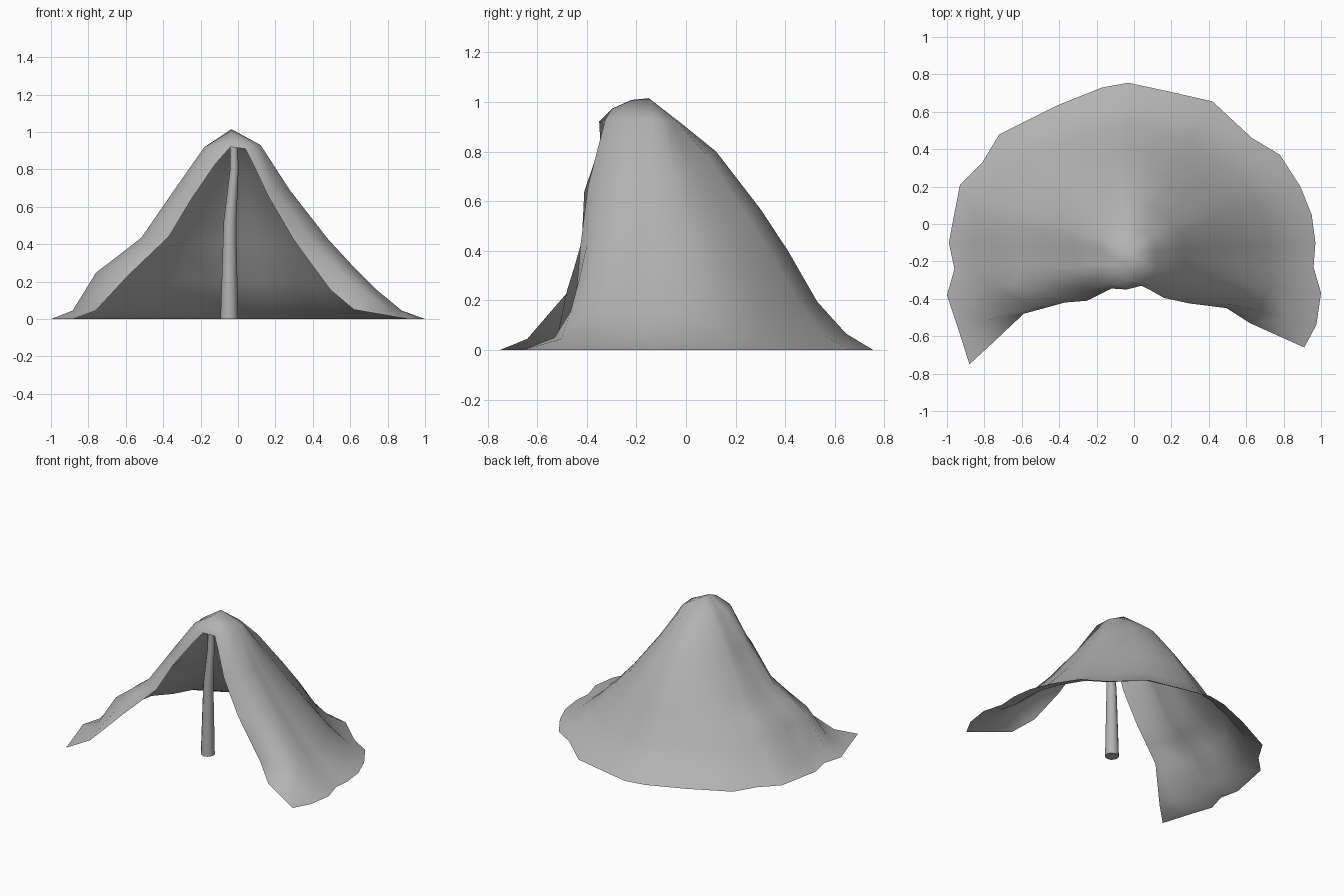
import bpy
import bmesh
import math
from mathutils import Vector

default_cube = bpy.data.objects.get("Cube")
if default_cube:
    bpy.data.objects.remove(default_cube, do_unlink=True)


def make_material(name, colour):
    material = bpy.data.materials.new(name)
    material.use_nodes = True
    material.diffuse_color = colour
    for node in material.node_tree.nodes:
        if node.type == 'BSDF_PRINCIPLED':
            node.inputs["Base Color"].default_value = colour
    return material


def finish_object(name, mesh_builder, material, smooth_angle):
    """Turn a bmesh into a linked, coloured and smooth shaded object."""
    mesh = bpy.data.meshes.new(name)
    mesh_builder.to_mesh(mesh)
    mesh_builder.free()
    mesh.materials.append(material)
    obj = bpy.data.objects.new(name, mesh)
    bpy.context.scene.collection.objects.link(obj)
    bpy.ops.object.select_all(action='DESELECT')
    obj.select_set(True)
    bpy.context.view_layer.objects.active = obj
    bpy.ops.object.shade_smooth_by_angle(angle=math.radians(smooth_angle))


grey = make_material("plain grey", (0.45, 0.45, 0.45, 1))

# Canvas: short ridge from the peak forward to the hood, and the ground outline
ridge = [Vector((-0.035, -0.15, 1.015)), Vector((-0.034, -0.22, 1.008)),
         Vector((-0.035, -0.3, 0.972))]
ground_outline = [
    (-0.94, -0.56), (-1, -0.38), (-0.96, -0.24), (-0.99, -0.1),
    (-0.96, 0.06), (-0.93, 0.21), (-0.81, 0.33), (-0.72, 0.48),
    (-0.42, 0.63), (-0.17, 0.73), (-0.03, 0.755), (0.18, 0.71),
    (0.42, 0.655), (0.63, 0.46), (0.78, 0.37), (0.89, 0.2),
    (0.95, 0.05), (0.97, -0.1), (0.96, -0.23), (1, -0.37), (0.975, -0.54),
]

# Slope of the canvas from ridge to ground on each side
reach = (0.15, 0.3, 0.5, 0.62, 0.75, 0.88, 1)
slope_minus_x = (0.92, 0.715, 0.435, 0.345, 0.25, 0.045, 0)
slope_plus_x = (0.93, 0.69, 0.425, 0.29, 0.155, 0.045, 0)
slope_back = (0.91, 0.80, 0.565, 0.4, 0.195, 0.065, 0)

# Free edges of the opening, from the lip down to the ground
flap_edge_minus_x = [
    (-0.04, -0.35, 0.92), (-0.12, -0.345, 0.83), (-0.25, -0.41, 0.64),
    (-0.37, -0.42, 0.44), (-0.48, -0.45, 0.335), (-0.59, -0.48, 0.23),
    (-0.76, -0.64, 0.045), (-0.88, -0.75, 0),
]
flap_edge_plus_x = [
    (0.04, -0.33, 0.91), (0.08, -0.35, 0.83), (0.16, -0.395, 0.66),
    (0.297, -0.425, 0.425), (0.395, -0.437, 0.29), (0.495, -0.45, 0.155),
    (0.62, -0.53, 0.05), (0.91, -0.66, 0),
]


def canvas_column(x, y):
    """Ridge index and points down to the ground, blending the side and back slopes."""
    direction = Vector((x - ridge[0].x, y - ridge[0].y)).normalized()
    back_share = max(0, direction.y) ** 2
    plus_share = (1 + direction.x) / 2
    index = min(2, max(0, round(-direction.y * 6)))
    start = ridge[index]
    # the front columns tuck in towards the flap edges
    tuck = 0.35 if index == 2 else 0
    points = []
    for part, minus, plus, back in zip(reach, slope_minus_x, slope_plus_x, slope_back):
        side = minus + (plus - minus) * plus_share
        height = side + (back - side) * back_share
        part -= tuck * part * (1 - part)
        points.append((start.x + (x - start.x) * part,
                       start.y + (y - start.y) * part, height))
    return index, points


builder = bmesh.new()
ridge_verts = [builder.verts.new(p) for p in ridge]
columns = [[builder.verts.new(p) for p in flap_edge_minus_x]]
for x, y in ground_outline:
    index, points = canvas_column(x, y)
    columns.append([ridge_verts[index]] + [builder.verts.new(p) for p in points])
columns.append([builder.verts.new(p) for p in flap_edge_plus_x])

for first, second in zip(columns, columns[1:]):
    for row in range(len(first) - 1):
        corners = [first[row], first[row + 1], second[row + 1], second[row]]
        builder.faces.new(list(dict.fromkeys(corners)))

# Small hood closing the top of the opening
builder.faces.new((columns[0][0], ridge_verts[-1], columns[-1][0]))
bmesh.ops.recalc_face_normals(builder, faces=builder.faces)
if sum(face.normal.z for face in builder.faces) < 0:
    bmesh.ops.reverse_faces(builder, faces=builder.faces)
finish_object("canvas_sheet", builder, grey, 100)

# Pole: tapered, slightly bent, standing just inside the opening
pole_sides = 12
pole_y = -0.285
pole_rings = [(-0.047, 0, 0.047), (-0.043, 0.52, 0.034),
              (-0.02, 0.8, 0.023), (-0.022, 0.93, 0.021)]
builder = bmesh.new()
rings = []
for centre_x, height, radius in pole_rings:
    ring = []
    for step in range(pole_sides):
        angle = math.tau * step / pole_sides
        ring.append(builder.verts.new((centre_x + radius * math.cos(angle),
                                       pole_y + radius * math.sin(angle), height)))
    rings.append(ring)
for lower, upper in zip(rings, rings[1:]):
    for step in range(pole_sides):
        following = (step + 1) % pole_sides
        builder.faces.new((lower[step], lower[following], upper[following], upper[step]))
builder.faces.new(rings[0][::-1])
builder.faces.new(rings[-1])
finish_object("support_pole", builder, grey, 40)
